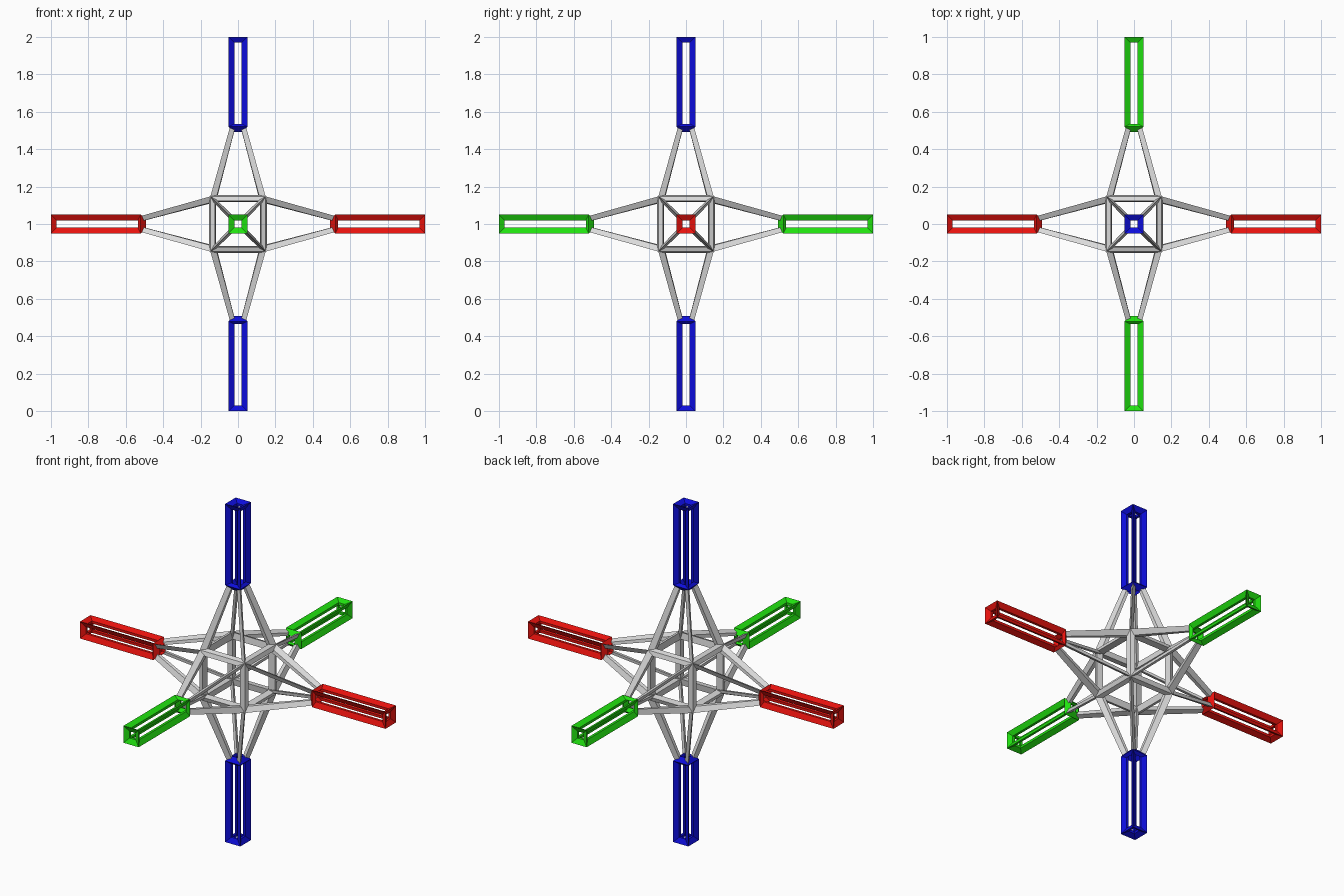
import bpy, bmesh
from itertools import product
from mathutils import Vector

cube = bpy.data.objects.get("Cube")
if cube:
    bpy.data.objects.remove(cube, do_unlink=True)


def material(name, rgb):
    m = bpy.data.materials.new(name)
    m.use_nodes = True
    m.diffuse_color = (*rgb, 1)
    m.node_tree.nodes["Principled BSDF"].inputs["Base Color"].default_value = (*rgb, 1)
    return m


red = material("red", (0.8, 0.006, 0.004))
green = material("green", (0.015, 0.76, 0.005))
blue = material("blue", (0.004, 0.004, 0.72))
grey = material("light_grey", (0.7, 0.7, 0.7))

CENTRE = Vector((0, 0, 1))


def place(axis, u, v, a):
    """Put local (u, v, along) coordinates on the given world axis."""
    p = Vector((0, 0, 0))
    p[axis], p[(axis + 1) % 3], p[(axis + 2) % 3] = a, u, v
    return p + CENTRE


def loft(bm, sections, closed=False):
    """Skin matching cross-sections; cap the ends unless they form a ring."""
    rings = [[bm.verts.new(p) for p in s] for s in sections]
    n = len(rings[0])
    pairs = list(zip(rings, rings[1:]))
    if closed:
        pairs.append((rings[-1], rings[0]))
    else:
        bm.faces.new(rings[0])
        bm.faces.new(rings[-1])
    for r, s in pairs:
        for i in range(n):
            j = (i + 1) % n
            bm.faces.new((r[i], r[j], s[j], s[i]))


def finish(name, bm, mat):
    bmesh.ops.recalc_face_normals(bm, faces=bm.faces)
    me = bpy.data.meshes.new(name)
    bm.to_mesh(me)
    bm.free()
    me.materials.append(mat)
    ob = bpy.data.objects.new(name, me)
    bpy.context.collection.objects.link(ob)


# Corner points (u, v, along) of the kite-shaped bars
BAR_IN = [(.05, .05, .52), (.035, .02, .53), (.02, .02, .51), (.02, .035, .53)]
BAR_OUT = [(.05, .05, 1), (.035, .02, .975), (.02, .02, .975), (.02, .035, .975)]
LEG_IN = [(.1475, .1475, .1475), (.132, .1165, .14), (.1175, .1175, .1175), (.1165, .132, .14)]
LEG_OUT = [(.044, .044, .515), (.035, .018, .505), (.02, .02, .495), (.018, .035, .505)]
# Ring profiles (radius, along)
END_RING = [(.05, 1), (.035, .97), (.02, .97), (.02, .985)]
WAIST_RING = [(.05, .52), (.035, .535), (.02, .51), (.026, .493)]
# Hub edge profile (u, v, half length)
HUB = [(.1475, .1475, .1475), (.123, .156, .122), (.1175, .1175, .1175), (.156, .123, .122)]

SIGNS = list(product((-1, 1), repeat=2))
LOOP = [(1, 1), (-1, 1), (-1, -1), (1, -1)]


def corner_bars(bm, axis, side, start, end):
    for su, sv in SIGNS:
        loft(bm, [[place(axis, su * u, sv * v, side * a) for u, v, a in sec]
                  for sec in (start, end)])


# Six coloured open box arms, each on four grey tapering legs
arms = [("left", 0, 1, red), ("right", 0, -1, red),
        ("back", 1, 1, green), ("front", 1, -1, green),
        ("top", 2, 1, blue), ("bottom", 2, -1, blue)]
for name, axis, side, mat in arms:
    bm = bmesh.new()
    corner_bars(bm, axis, side, BAR_IN, BAR_OUT)
    for profile in (END_RING, WAIST_RING):
        loft(bm, [[place(axis, su * r, sv * r, side * a) for r, a in profile]
                  for su, sv in LOOP], closed=True)
    finish(name + "_arm", bm, mat)

    bm = bmesh.new()
    corner_bars(bm, axis, side, LEG_IN, LEG_OUT)
    finish(name + "_legs", bm, grey)

# Central cube frame
bm = bmesh.new()
for axis in range(3):
    for su, sv in SIGNS:
        loft(bm, [[place(axis, su * u, sv * v, end * h) for u, v, h in HUB]
                  for end in (-1, 1)])
finish("hub_frame", bm, grey)
